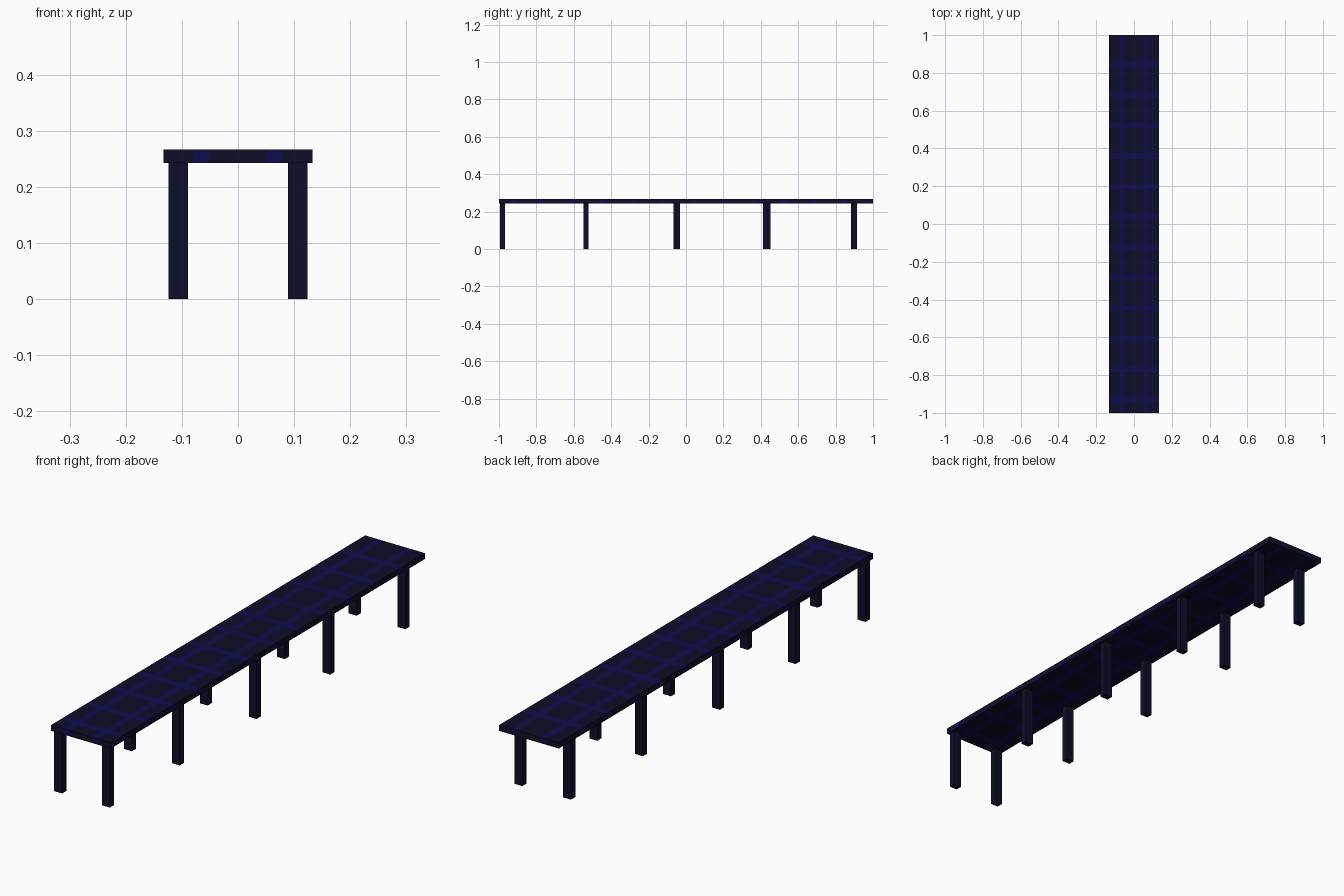
import bpy, bmesh
from mathutils import Vector

if "Cube" in bpy.data.objects:
    bpy.data.objects.remove(bpy.data.objects["Cube"], do_unlink=True)


def make_material(name, color):
    m = bpy.data.materials.new(name)
    m.use_nodes = True
    m.diffuse_color = color
    bsdf = m.node_tree.nodes["Principled BSDF"]
    bsdf.inputs["Base Color"].default_value = color
    bsdf.inputs["Roughness"].default_value = 0.8
    return m


navy = make_material("dark navy", (0.0042, 0.0042, 0.022, 1))
blue = make_material("deep blue", (0.004, 0.004, 0.075, 1))


def box(name, lo, hi, materials, cuts=(), rule=None):
    """Box between two corners, sliced at (axis, position), faces coloured by rule."""
    lo, hi = Vector(lo), Vector(hi)
    bm = bmesh.new()
    bmesh.ops.create_cube(bm, size=1)
    bmesh.ops.scale(bm, vec=hi - lo, verts=bm.verts)
    bmesh.ops.translate(bm, vec=(lo + hi) / 2, verts=bm.verts)
    for axis, pos in cuts:
        n = Vector((0, 0, 0))
        n[axis] = 1
        bmesh.ops.bisect_plane(bm, geom=bm.verts[:] + bm.edges[:] + bm.faces[:],
                               plane_co=n * pos, plane_no=n)
    if rule:
        for f in bm.faces:
            f.material_index = rule(f.calc_center_median())
    me = bpy.data.meshes.new(name)
    bm.to_mesh(me)
    bm.free()
    for m in materials:
        me.materials.append(m)
    ob = bpy.data.objects.new(name, me)
    bpy.context.collection.objects.link(ob)
    return ob


# Table dimensions
HALF_W, HALF_L, TOP_Z, UNDER_Z = 0.133, 1.0, 0.267, 0.243

# Checked cloth pattern: two long stripes and twelve cross stripes
LONG_X, LONG_HALF = (-0.065, 0.065), 0.013
CROSS_Y, CROSS_HALF = [-0.93 + 0.1613 * i for i in range(12)], 0.015
cuts = [(0, x + s * LONG_HALF) for x in LONG_X for s in (-1, 1)]
cuts += [(1, y + s * CROSS_HALF) for y in CROSS_Y for s in (-1, 1)]


def stripe(c):
    on_long = any(abs(c.x - x) < LONG_HALF for x in LONG_X)
    on_cross = any(abs(c.y - y) < CROSS_HALF for y in CROSS_Y)
    return int(on_long or on_cross)


box("table_top", (-HALF_W, -HALF_L, UNDER_Z), (HALF_W, HALF_L, TOP_Z),
    (navy, blue), cuts, stripe)

# Five pairs of legs, slightly uneven along the length
LEG_Y = {"left": (-0.98, -0.535, -0.045, 0.424, 0.902),
         "right": (-0.98, -0.535, -0.052, 0.438, 0.896)}
for side, ys in LEG_Y.items():
    cx = 0.1065 if side == "left" else -0.1065
    for i, y in enumerate(ys, 1):
        box(f"leg_{side}_{i}", (cx - 0.0175, y - 0.0135, 0),
            (cx + 0.0175, y + 0.0135, UNDER_Z), (navy,))
